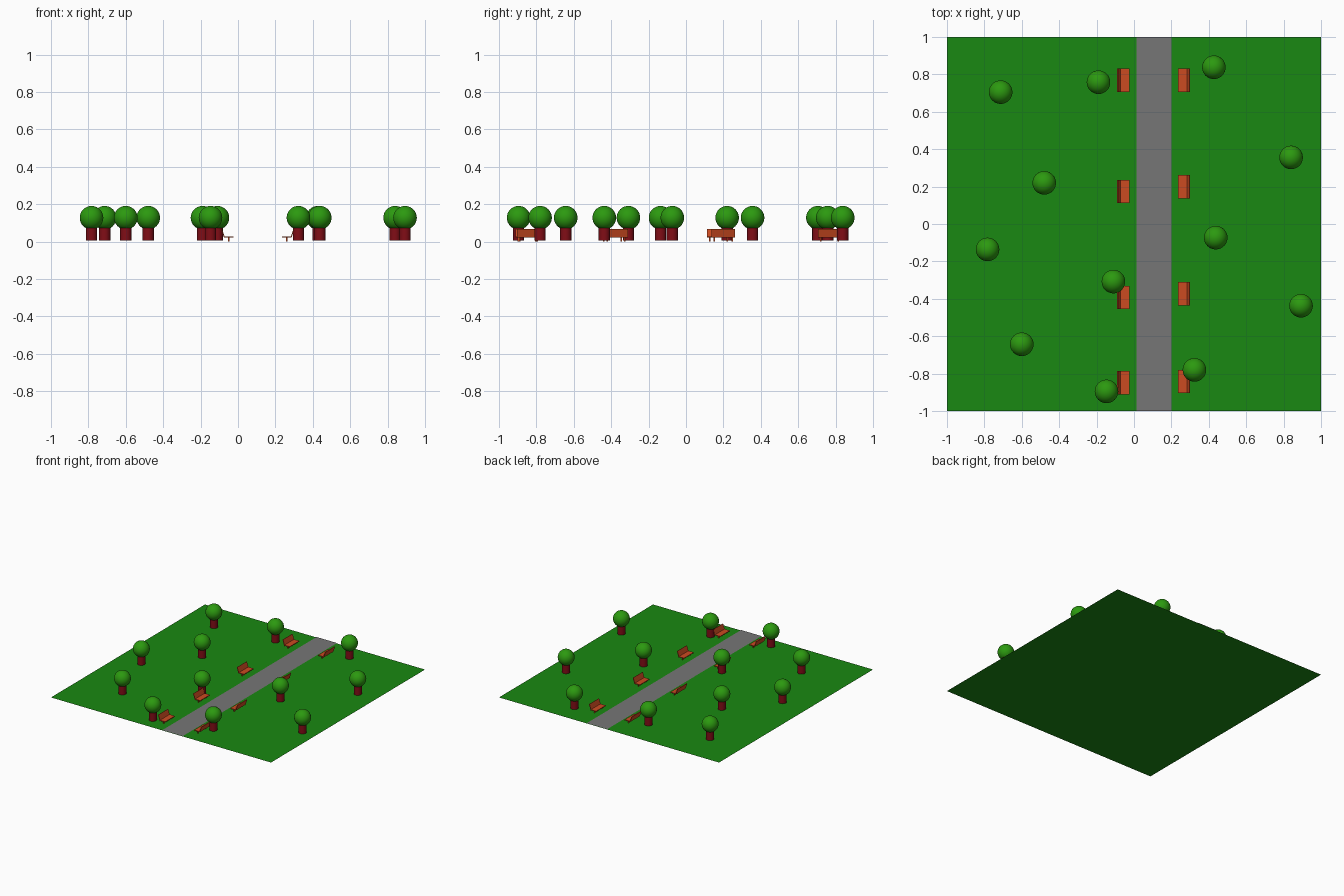
import bpy, math

if "Cube" in bpy.data.objects:
    bpy.data.objects.remove(bpy.data.objects["Cube"])


def material(name, rgb):
    m = bpy.data.materials.new(name)
    m.diffuse_color = (*rgb, 1)
    m.use_nodes = True
    m.node_tree.nodes["Principled BSDF"].inputs["Base Color"].default_value = m.diffuse_color
    return m


GRASS = material("grass", (0.01, 0.25, 0.006))
PATH = material("path", (0.18, 0.18, 0.18))
LEAF = material("leaf", (0.025, 0.32, 0.005))
BARK = material("bark", (0.22, 0.004, 0.008))
WOOD = material("wood", (0.6, 0.07, 0.015))


def finish(name, mat):
    ob = bpy.context.object
    ob.name = name
    ob.data.materials.append(mat)
    return ob


def plane(name, x0, x1, z, mat):
    bpy.ops.mesh.primitive_plane_add(size=2, location=((x0 + x1) / 2, 0, z))
    bpy.context.object.scale = ((x1 - x0) / 2, 1, 1)
    finish(name, mat)


def box(name, loc, size, mat, tilt=0):
    bpy.ops.mesh.primitive_cube_add(size=1, location=loc, rotation=(0, tilt, 0))
    bpy.context.object.scale = size
    finish(name, mat)


def tree(x, y):
    bpy.ops.mesh.primitive_cylinder_add(vertices=32, radius=0.03, depth=0.09,
                                        location=(x, y, 0.05))
    finish("tree_trunk", BARK)
    bpy.ops.object.shade_smooth_by_angle()
    bpy.ops.mesh.primitive_uv_sphere_add(segments=32, ring_count=16, radius=0.063,
                                         location=(x, y, 0.128))
    finish("tree_crown", LEAF)
    bpy.ops.object.shade_smooth()


def bench(x, y, s):
    """x is the rear edge of the seat; s = +1 faces +x, -1 faces -x."""
    box("bench_seat", (x + s * 0.024, y, 0.024), (0.05, 0.125, 0.006), WOOD)
    box("bench_back", (x - s * 0.007, y, 0.045), (0.005, 0.125, 0.047), WOOD,
        -s * math.radians(18))
    for dy in (-0.048, 0.046):
        box("bench_leg", (x + s * 0.024, y + dy, 0.012), (0.007, 0.008, 0.02), WOOD)


# Lawn and footpath
plane("lawn", -1, 1, 0, GRASS)
plane("footpath", 0.014, 0.2, 0.004, PATH)

# Trees
for x, y in [(-0.713, 0.705), (-0.19, 0.758), (0.427, 0.838), (-0.48, 0.22),
             (0.84, 0.356), (-0.783, -0.136), (0.437, -0.073), (-0.11, -0.308),
             (-0.6, -0.643), (0.893, -0.437), (0.323, -0.78), (-0.147, -0.895)]:
    tree(x, y)

# Benches facing the path from both sides
for y in (0.768, 0.174, -0.393, -0.848):
    bench(-0.073, y, 1)
for y in (0.768, 0.2, -0.373, -0.842):
    bench(0.284, y, -1)
